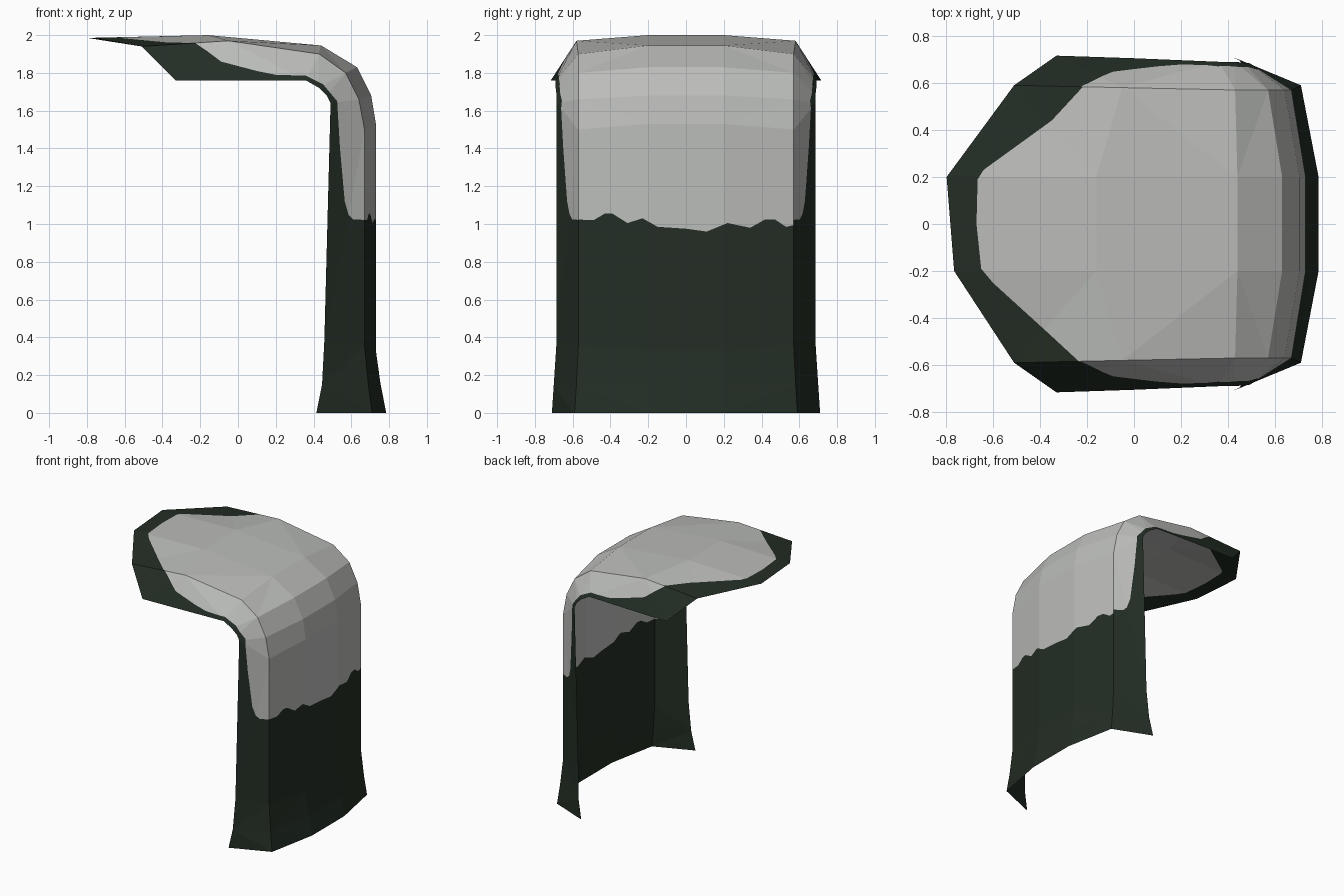
import bpy, bmesh
from mathutils import Vector

if "Cube" in bpy.data.objects:
    bpy.data.objects.remove(bpy.data.objects["Cube"])


def material(name, rgb):
    m = bpy.data.materials.new(name)
    m.diffuse_color = (*rgb, 1)
    m.use_nodes = True
    m.node_tree.nodes["Principled BSDF"].inputs["Base Color"].default_value = m.diffuse_color
    return m


# Stations run from the foot, up the wall and out along the canopy.
# Each station: centre (x, z), corner (x, y, z), free flange edge (x, y, z)
stations = [
    ((0.785, 0.00), (0.71, 0.59, 0.00), (0.415, 0.71, 0.00)),
    ((0.755, 0.15), (0.69, 0.58, 0.15), (0.445, 0.70, 0.15)),
    ((0.73, 0.33), (0.67, 0.57, 0.36), (0.457, 0.685, 0.38)),
    ((0.73, 1.53), (0.67, 0.57, 1.50), (0.49, 0.685, 1.64)),
    ((0.705, 1.68), (0.64, 0.57, 1.66), (0.47, 0.685, 1.68)),
    ((0.63, 1.83), (0.57, 0.57, 1.80), (0.43, 0.69, 1.72)),
    ((0.44, 1.945), (0.43, 0.57, 1.90), (0.36, 0.69, 1.76)),
    ((-0.16, 2.00), (-0.05, 0.58, 1.97), (0.00, 0.705, 1.76)),
    ((-0.785, 1.985), (-0.51, 0.59, 1.94), (-0.33, 0.716, 1.76)),
]
FREE, FLANGE, WALL, ROOF = range(4)

# Outlines of the pale patch, drawn per panel group
flange_line = [(-0.23, 1.96), (-0.17, 1.92), (-0.09, 1.86), (0.10, 1.81),
               (0.20, 1.79), (0.36, 1.785), (0.45, 1.74), (0.525, 1.65),
               (0.54, 1.40), (0.565, 1.12), (0.585, 1.05), (0.61, 1.025), (0.70, 1.02)]
wall_line = [(-0.60, 1.025), (-0.49, 1.02), (-0.43, 1.055), (-0.39, 1.055),
             (-0.31, 1.005), (-0.23, 1.03), (-0.15, 0.985), (0.00, 0.975),
             (0.11, 0.96), (0.22, 1.005), (0.34, 0.98), (0.42, 1.025),
             (0.47, 1.025), (0.53, 0.985), (0.60, 1.00)]
roof_line = [(-0.20, 0.60), (-0.23, 0.57), (-0.35, 0.44), (-0.64, 0.23), (-0.665, 0.19),
             (-0.67, 0.0), (-0.65, -0.19), (-0.60, -0.25), (-0.38, -0.45),
             (-0.25, -0.57), (-0.22, -0.60)]
# group: (projection axes, cut line, closing points of the pale area)
patches = {
    FLANGE: ((0, 2), flange_line, [(0.9, 1.02), (0.9, 2.2), (-0.23, 2.2)]),
    WALL: ((1, 2), wall_line, [(0.9, 1.0), (0.9, 2.2), (-0.9, 2.2), (-0.9, 1.025)]),
    ROOF: ((0, 1), roof_line, [(0.9, -0.60), (0.9, 0.60)]),
}


def inside(p, poly):
    hit = False
    for (x1, y1), (x2, y2) in zip(poly, poly[1:] + poly[:1]):
        if (y1 > p[1]) != (y2 > p[1]) and p[0] < x1 + (p[1] - y1) * (x2 - x1) / (y2 - y1):
            hit = not hit
    return hit


# Folded sheet: six columns across
bm = bmesh.new()
group = bm.faces.layers.int.new("group")
rows = []
for (cx, cz), (kx, ky, kz), (ex, ey, ez) in stations:
    row = [(ex, -ey, ez), (kx, -ky, kz), (cx, -0.2, cz),
           (cx, 0.2, cz), (kx, ky, kz), (ex, ey, ez)]
    rows.append([bm.verts.new(p) for p in row])
for s in range(len(rows) - 1):
    for c in range(5):
        f = bm.faces.new((rows[s][c], rows[s][c + 1], rows[s + 1][c + 1], rows[s + 1][c]))
        f[group] = (FLANGE if c in (0, 4) else WALL if s < 3 else ROOF if s >= 6 else FREE)
rows[-1][2].co.x = -0.765
rows[-1][3].co.x = -0.797
bmesh.ops.triangulate(bm, faces=bm.faces[:])

# Cut the patch outline into each panel group
for g, (axes, line, closing) in patches.items():
    i, j = axes
    for a, b in zip(line, line[1:]):
        faces = [f for f in bm.faces if f[group] == g]
        edges = list({e for f in faces for e in f.edges})
        verts = list({v for f in faces for v in f.verts})
        co, no = Vector((0, 0, 0)), Vector((0, 0, 0))
        co[i], co[j] = a
        no[i], no[j] = b[1] - a[1], a[0] - b[0]
        bmesh.ops.bisect_plane(bm, geom=verts + edges + faces, dist=1e-5,
                               plane_co=co, plane_no=no.normalized())

# Pale inside the outline, dark outside
for f in bm.faces:
    f.material_index = 1
    if f[group] != FREE:
        (i, j), line, closing = patches[f[group]]
        c = f.calc_center_median()
        f.material_index = int(inside((c[i], c[j]), line + closing))

mesh = bpy.data.meshes.new("canopy_shell")
bm.to_mesh(mesh)
bm.free()
mesh.materials.append(material("dark green", (0.017, 0.027, 0.018)))
mesh.materials.append(material("pale grey", (0.50, 0.51, 0.49)))
bpy.context.collection.objects.link(bpy.data.objects.new("canopy_shell", mesh))
